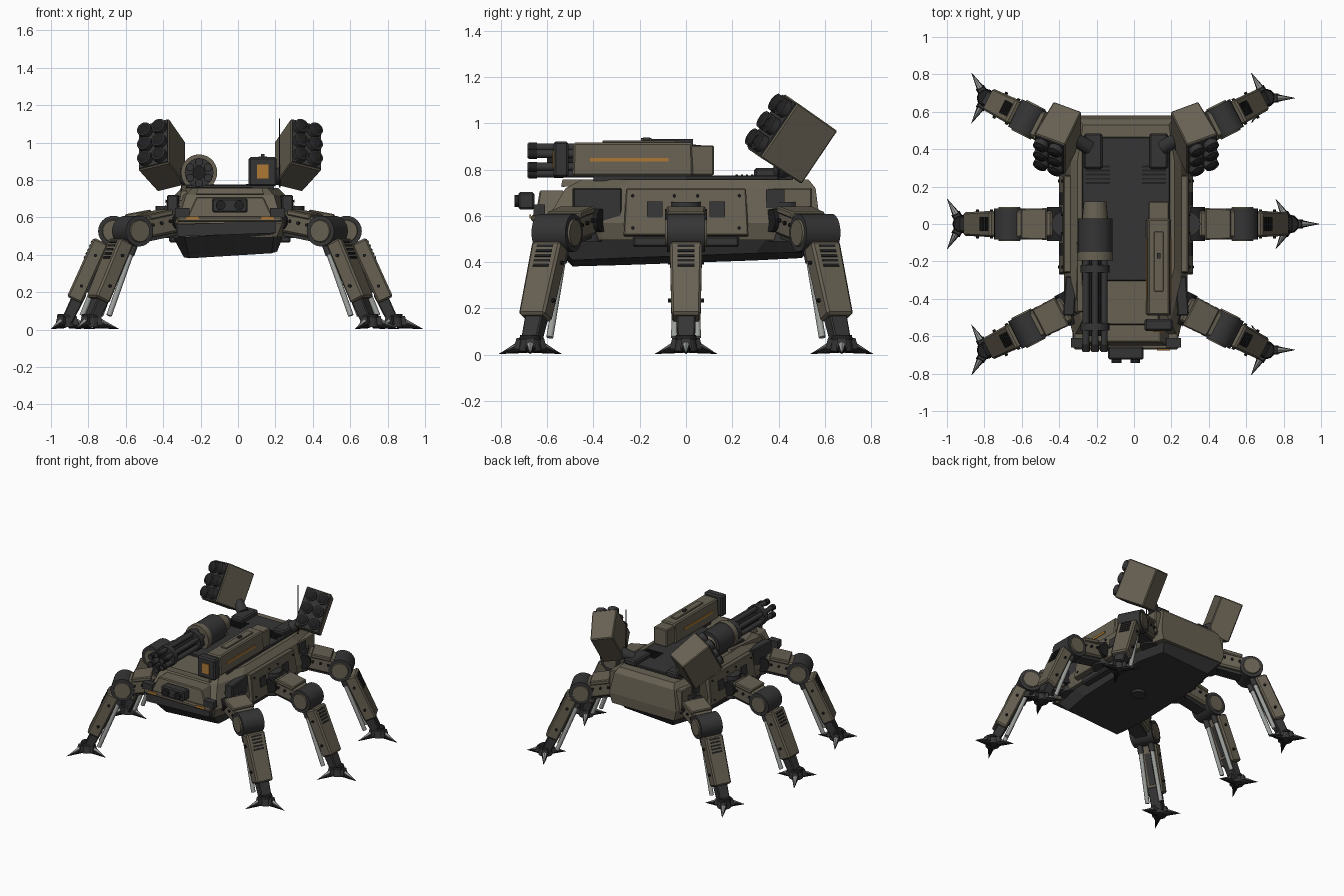
import bpy, bmesh, math
from mathutils import Matrix, Vector

if "Cube" in bpy.data.objects:
    bpy.data.objects.remove(bpy.data.objects["Cube"])

T = Matrix.Translation
def R(deg, axis): return Matrix.Rotation(math.radians(deg), 4, axis)
I = Matrix.Identity(4)
ROOT = T((-0.043, 0, 0))          # body centre line

def material(name, rgb):
    m = bpy.data.materials.new(name)
    m.diffuse_color = (*rgb, 1)
    m.use_nodes = True
    m.node_tree.nodes["Principled BSDF"].inputs["Base Color"].default_value = m.diffuse_color
    return m
TAN = material("olive_tan", (0.138, 0.120, 0.086))
DARK = material("dark_grey", (0.036, 0.036, 0.036))
BLACK = material("black", (0.014, 0.014, 0.015))
ORANGE = material("orange", (0.42, 0.19, 0.035))
STEEL = material("light_steel", (0.33, 0.35, 0.33))

def finish(name, bm, mat, M=I, bevel=0):
    bmesh.ops.recalc_face_normals(bm, faces=bm.faces)
    if bevel:
        bmesh.ops.bevel(bm, geom=list(bm.edges), offset=bevel, segments=1, affect='EDGES')
    bm.transform(ROOT @ M)
    me = bpy.data.meshes.new(name)
    bm.to_mesh(me); bm.free()
    me.materials.append(mat)
    o = bpy.data.objects.new(name, me)
    bpy.context.collection.objects.link(o)
    return o

def box(name, size, at, mat, M=I, taper=(1, 1), bevel=0):
    """Box centred at a point; taper scales its +z end."""
    bm = bmesh.new()
    bmesh.ops.create_cube(bm, size=1)
    for v in bm.verts:
        if v.co.z > 0:
            v.co.x *= taper[0]; v.co.y *= taper[1]
        v.co = Vector([v.co[i] * size[i] for i in range(3)])
    return finish(name, bm, mat, M @ T(at), bevel)

def rod(name, a, b, r1, r2, mat, M=I, seg=16):
    """Cylinder or cone from point a to point b."""
    a, b = Vector(a), Vector(b)
    bm = bmesh.new()
    bmesh.ops.create_cone(bm, cap_ends=True, segments=seg, radius1=r1, radius2=r2, depth=(b - a).length)
    for f in bm.faces:
        f.smooth = len(f.verts) == 4 and seg > 8
    q = (b - a).to_track_quat('Z', 'Y').to_matrix().to_4x4()
    return finish(name, bm, mat, M @ T((a + b) / 2) @ q)

def loft(name, rings, mat, M=I):
    """Skin between closed rings of equal point count."""
    bm = bmesh.new()
    vs = [[bm.verts.new(p) for p in r] for r in rings]
    n = len(rings[0])
    for a, b in zip(vs, vs[1:]):
        for i in range(n):
            bm.faces.new((a[i], a[(i + 1) % n], b[(i + 1) % n], b[i]))
    bm.faces.new(vs[0]); bm.faces.new(vs[-1])
    return finish(name, bm, mat, M)

def outline(mid, front, rear, y0, y1, z0, z1=None):
    """Octagonal hull outline; z runs from z0 at the front to z1 at the rear."""
    z1 = z0 if z1 is None else z1
    pts = [(front, y0), (mid, y0 + .22), (mid, y1 - .2), (rear, y1)]
    pts += [(-x, y) for x, y in reversed(pts)]
    return [(x, y, z0 + (z1 - z0) * (y - y0) / (y1 - y0)) for x, y in pts]

# ---- hull ----
lean = T((0, 0, .45)) @ R(-3.5, 'Y') @ T((0, 0, -.45))
loft("lower_hull", [outline(.25, .22, .20, -.49, .50, .395, .43),
                    outline(.30, .24, .25, -.60, .57, .51)], DARK, lean)
rod("belly_hatch", (0, 0, .395), (0, 0, .43), .05, .05, DARK, lean, 20)
loft("upper_hull", [outline(.31, .25, .26, -.58, .575, .495), outline(.33, .28, .28, -.61, .58, .57),
                    outline(.295, .235, .25, -.52, .56, .72), outline(.26, .2, .23, -.45, .53, .757)], TAN)
box("deck", (.47, .77, .02), (0, .08, .765), DARK, bevel=.005)
box("deck_front_plate", (.36, .24, .03), (0, -.42, .742), TAN, I, (.95, .95))
box("front_seam", (.36, .008, .006), (0, -.53, .727), BLACK)
for i in range(5):
    for s in (-1, 1):
        box("deck_vent", (.13, .01, .006), (s * .15, .22 + i * .022, .777), BLACK)

# ---- nose ----
box("nose_shelf", (.56, .12, .03), (0, -.61, .59), TAN, bevel=.008)
box("nose_under_plate", (.53, .06, .065), (0, -.60, .54), DARK, R(-2, 'Y'))
box("nose_block", (.46, .14, .11), (0, -.58, .655), TAN, I, (.78, .75), .006)
box("camera_housing", (.19, .07, .075), (0, -.69, .665), DARK, bevel=.008)
for x in (-.05, .05):
    rod("camera_lens", (x, -.72, .665), (x, -.742, .665), .026, .026, BLACK)
for s in (-1, 1):
    box("nose_light_case", (.08, .05, .05), (s * .255, -.635, .625), DARK)
    box("nose_light", (.07, .008, .018), (s * .2, -.673, .597), ORANGE)

# ---- side armour ----
for s in (-1, 1):
    S = T((s * .325, 0, .615)) @ R(-s * 7, 'Y')
    box("side_panel", (.045, .54, .205), (0, 0, 0), TAN, S, (.9, .96), .005)
    for y in (-.135, .135):
        box("side_hatch", (.05, .068, .07), (s * .003, y, .01), DARK, S)
    for y in (-.23, -.05, .05, .23):
        for z in (-.07, .07):
            rod("panel_bolt", (s * .01, y, z), (s * .029, y, z), .007, .007, BLACK, S, 8)
    box("front_side_panel", (.06, .21, .16), (s * .272, -.405, .64), DARK, R(s * 4, 'Z'), bevel=.006)
    box("rear_side_panel", (.05, .19, .17), (s * .28, .45, .635), TAN, bevel=.006)
    box("rear_side_vent", (.06, .08, .12), (s * .285, .385, .655), DARK)
    box("under_side_step", (.07, .46, .05), (s * .29, 0, .49), DARK, bevel=.01)

# ---- legs ----
def beam(a, b):
    """Frame with z from a to b and x facing outward and up in the leg plane."""
    d = Vector((b[0] - a[0], 0, b[1] - a[1]))
    return T((a[0], 0, a[1])) @ R(math.degrees(math.atan2(d.x, d.z)), 'Y') @ R(180, 'Z'), d.length

def leg(hip, yaw):
    L = T((*hip, 0)) @ R(yaw, 'Z')
    rod("hip_joint", (-.02, 0, .49), (-.02, 0, .66), .065, .065, DARK, L, 20)
    rod("hip_pin", (.02, -.09, .58), (.02, .09, .58), .05, .05, BLACK, L)
    # upper leg
    F, n = beam((.0, .585), (.265, .535))
    F = L @ F
    box("upper_leg", (.115, .14, n - .06), (0, 0, n * .5), TAN, F, (.95, 1.08), .012)
    box("upper_leg_pad", (.03, .17, .14), (.055, 0, n * .48), TAN, F, (1, .95), .006)
    box("upper_leg_underside", (.03, .09, .18), (-.06, 0, n * .5), DARK, F)
    for s in (-1, 1):
        for k in (.3, .5, .7):
            rod("leg_bolt", (.01, s * .06, n * k), (.01, s * .084, n * k), .009, .009, BLACK, F, 8)
    # knee
    rod("knee_joint", (.27, -.082, .527), (.27, .082, .527), .082, .082, DARK, L, 24)
    for s in (-1, 1):
        rod("knee_cap", (.27, s * .077, .527), (.27, s * .09, .527), .062, .057, TAN, L, 20)
    # shin, tapering through the ankle
    F, n = beam((.295, .53), (.465, .155))
    F = L @ F
    box("shin", (.088, .14, n - .065), (.014, 0, n * .5 + .035), TAN, F, (1, .9), .01)
    box("shin_inner_plate", (.012, .045, .22), (-.031, 0, n * .58), DARK, F)
    for i in range(5):
        box("shin_vent", (.012, .075, .012), (.056, 0, .092 + i * .023), BLACK, F)
    for s in (-1, 1):
        for z in (.15, .33):
            rod("shin_bolt", (.01, s * .055, z), (.01, s * .078, z), .009, .009, BLACK, F, 8)
        rod("piston", (.296, s * .042, .42), (.437, s * .05, .075), .015, .015, STEEL, L, 10)
        rod("piston_sleeve", (.278, s * .042, .46), (.303, s * .042, .40), .02, .02, DARK, L, 10)
    F, n = beam((.445, .20), (.522, .04))
    box("ankle_post", (.07, .085, n), (0, 0, n / 2), DARK, L @ F, (.85, .9), .006)
    # clawed foot, all feet share one heading
    foot = T(L @ Vector((.525, 0, 0)))
    rod("foot_hub", (0, 0, .015), (0, 0, .07), .05, .04, DARK, foot, 12)
    rod("foot_collar", (0, 0, .065), (0, 0, .085), .048, .043, BLACK, foot, 12)
    for a in (0, 120, 240):
        C = foot @ R(a, 'Z')
        rod("foot_claw", (.02, 0, .036), (.155, 0, .004), .029, .001, BLACK, C, 8)
        box("claw_root", (.045, .05, .045), (.045, 0, .05), DARK, C, (.6, .7))
        rod("claw_edge", (.05, 0, .044), (.135, 0, .012), .018, .003, STEEL, C, 6)

leg((.353, 0), 0)
leg((-.353, 0), 180)
for s in (-1, 1):
    leg((.28, s * .435), s * 27)
    leg((-.28, s * .435), 180 - s * 27)

# ---- missile pods ----
for s in (-1, 1):
    box("pod_base", (.10, .19, .045), (s * .175, .39, .785), DARK, bevel=.01)
    rod("pod_arm", (s * .20, .41, .79), (s * .30, .47, .85), .04, .035, DARK)
    P = T((s * .36, .462, .93)) @ R(-34, 'X') @ R(s * 24, 'Z')
    box("pod_shell", (.18, .285, .235), (0, 0, 0), TAN, P @ R(-90, 'X'), (.9, .97), .006)
    box("pod_face", (.168, .02, .27), (0, -.114, 0), DARK, P)
    for x in (-.042, .042):
        for z in (-.09, 0, .09):
            rod("missile_tube", (x, -.115, z), (x, -.155, z), .04, .04, DARK, P)
            rod("missile_tip", (x, -.155, z), (x, -.165, z), .034, .018, BLACK, P)
rod("antenna", (.265, .40, .76), (.265, .40, 1.13), .004, .003, BLACK, I, 8)

# ---- rotary gun ----
G = T((-.165, 0, .84))
rod("gun_rear_cap", (0, .12, 0), (0, .02, 0), .06, .07, TAN, G, 24)
rod("gun_drum", (0, .03, 0), (0, -.15, 0), .093, .093, DARK, G, 28)
rod("gun_collar", (0, -.15, 0), (0, -.195, 0), .097, .097, TAN, G, 28)
rod("gun_core", (0, -.19, 0), (0, -.60, 0), .035, .035, BLACK, G)
for y in (-.22, -.53):
    rod("barrel_clamp", (0, y, 0), (0, y - .04, 0), .077, .077, DARK, G, 20)
for i in range(6):
    a = math.radians(60 * i + 30)
    p = (.056 * math.cos(a), .056 * math.sin(a))
    rod("gun_barrel", (p[0], -.19, p[1]), (p[0], -.685, p[1]), .018, .018, DARK, G, 12)
    rod("gun_muzzle", (p[0], -.645, p[1]), (p[0], -.68, p[1]), .022, .022, BLACK, G, 12)
box("gun_cradle", (.15, .26, .06), (-.165, -.03, .765), TAN, I, (.7, .95))
box("gun_wedge", (.05, .40, .05), (-.245, -.22, .755), TAN, R(5, 'X'), (.6, .9))

# ---- beam cannon ----
box("cannon_body", (.135, .52, .145), (.175, -.23, .845), TAN, I, (.85, .99), .008)
box("cannon_rear", (.11, .12, .13), (.175, .06, .84), TAN, bevel=.006)
box("cannon_muzzle", (.15, .065, .155), (.175, -.54, .845), DARK, bevel=.01)
box("cannon_lens", (.062, .008, .075), (.175, -.573, .845), ORANGE)
box("cannon_top_rail", (.05, .32, .012), (.175, -.2, .92), TAN, bevel=.003)
box("cannon_sight", (.02, .03, .02), (.175, -.17, .928), DARK)
for s in (-1, 1):
    box("cannon_stripe", (.008, .34, .016), (.175 + s * .064, -.245, .843), ORANGE)
box("cannon_mount", (.12, .40, .04), (.175, -.2, .77), DARK)
